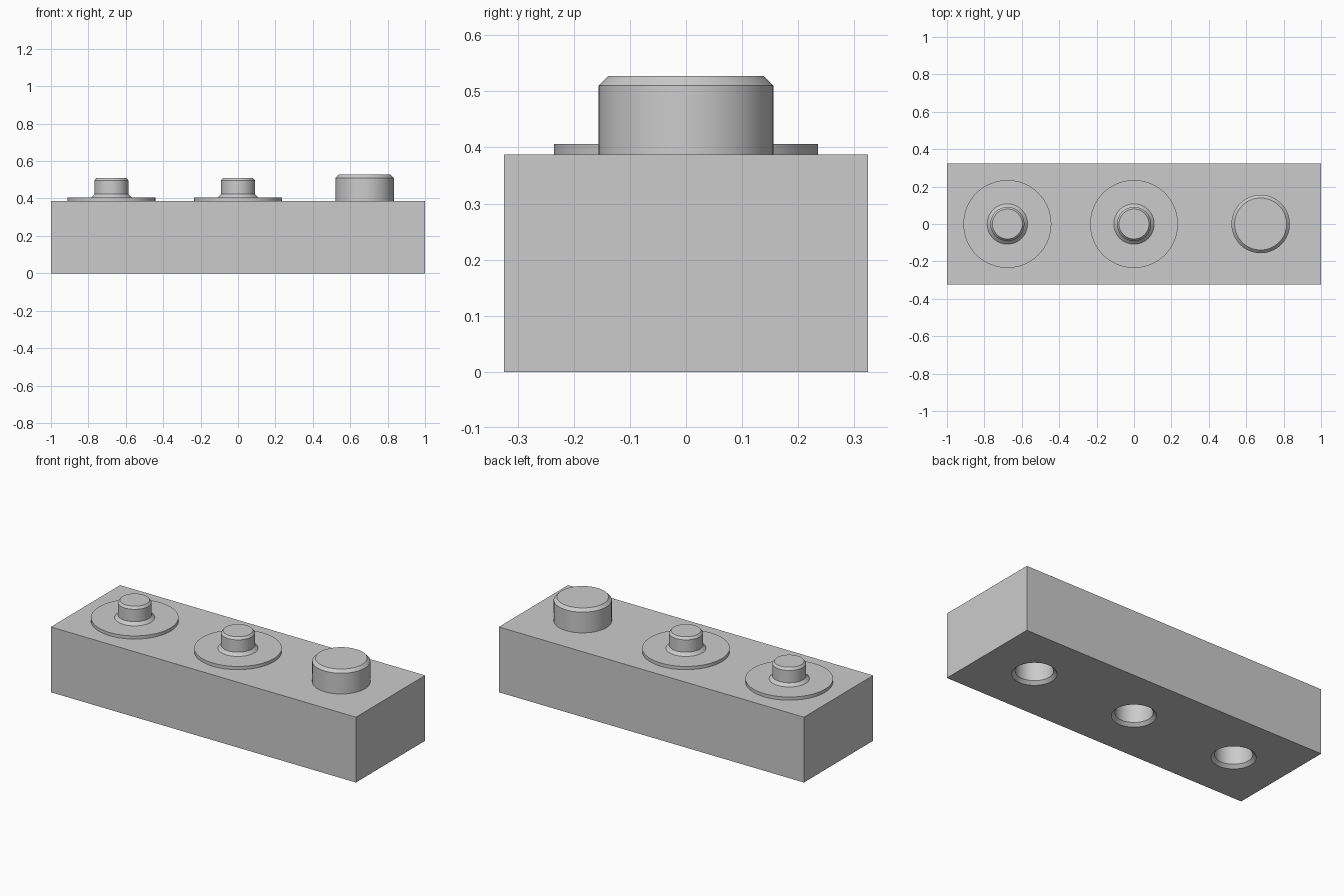
import bpy, bmesh, math

cube = bpy.data.objects.get("Cube")
if cube:
    bpy.data.objects.remove(cube, do_unlink=True)

grey = bpy.data.materials.new("light_grey")
grey.use_nodes = True
grey.diffuse_color = (0.6, 0.6, 0.6, 1)
grey.node_tree.nodes["Principled BSDF"].inputs["Base Color"].default_value = (0.6, 0.6, 0.6, 1)

TOP = 0.387      # top of the block
PITCH = 0.677    # spacing of the fittings


def add_object(name, bm):
    bmesh.ops.recalc_face_normals(bm, faces=bm.faces)
    mesh = bpy.data.meshes.new(name)
    bm.to_mesh(mesh)
    bm.free()
    mesh.materials.append(grey)
    obj = bpy.data.objects.new(name, mesh)
    bpy.context.collection.objects.link(obj)
    return obj


def turned(name, x, profile, sides=64):
    """Closed solid turned about a vertical axis from (radius, z) points."""
    bm = bmesh.new()
    rings = []
    for r, z in profile:
        angles = [2 * math.pi * i / sides for i in range(sides)]
        rings.append([bm.verts.new((x + r * math.cos(a), r * math.sin(a), z)) for a in angles])
    for low, high in zip(rings, rings[1:]):
        for i in range(sides):
            j = (i + 1) % sides
            bm.faces.new((low[i], low[j], high[j], high[i]))
    bm.faces.new(rings[0])
    bm.faces.new(rings[-1])
    return add_object(name, bm)


def smooth(obj):
    bpy.ops.object.select_all(action="DESELECT")
    obj.select_set(True)
    bpy.context.view_layer.objects.active = obj
    bpy.ops.object.shade_smooth_by_angle(angle=math.radians(25))


# Block
bm = bmesh.new()
bmesh.ops.create_cube(bm, size=1)
for v in bm.verts:
    v.co.x *= 2
    v.co.y *= 0.648
    v.co.z = (v.co.z + 0.5) * TOP
block = add_object("block", bm)

# Chamfered blind sockets in the underside
for i in (-1, 0, 1):
    cutter = turned("socket_cutter", i * PITCH,
                    [(0.136, -0.018), (0.118, 0), (0.1, 0.018), (0.1, 0.15)])
    cutter.hide_render = True
    cut = block.modifiers.new("socket", "BOOLEAN")
    cut.object = cutter
    cut.solver = "EXACT"
    bpy.context.view_layer.objects.active = block
    bpy.ops.object.modifier_apply(modifier=cut.name)
    bpy.data.objects.remove(cutter, do_unlink=True)
smooth(block)

# Two flanged pins
for name, x in (("right", -PITCH), ("middle", 0)):
    smooth(turned(name + "_flange", x, [(0.235, TOP), (0.235, 0.406)]))
    smooth(turned(name + "_pin", x, [(0.108, 0.406), (0.091, 0.423), (0.091, 0.496), (0.08, 0.51)]))

# Wide peg
smooth(turned("wide_peg", PITCH, [(0.156, TOP), (0.156, 0.51), (0.139, 0.527)]))
